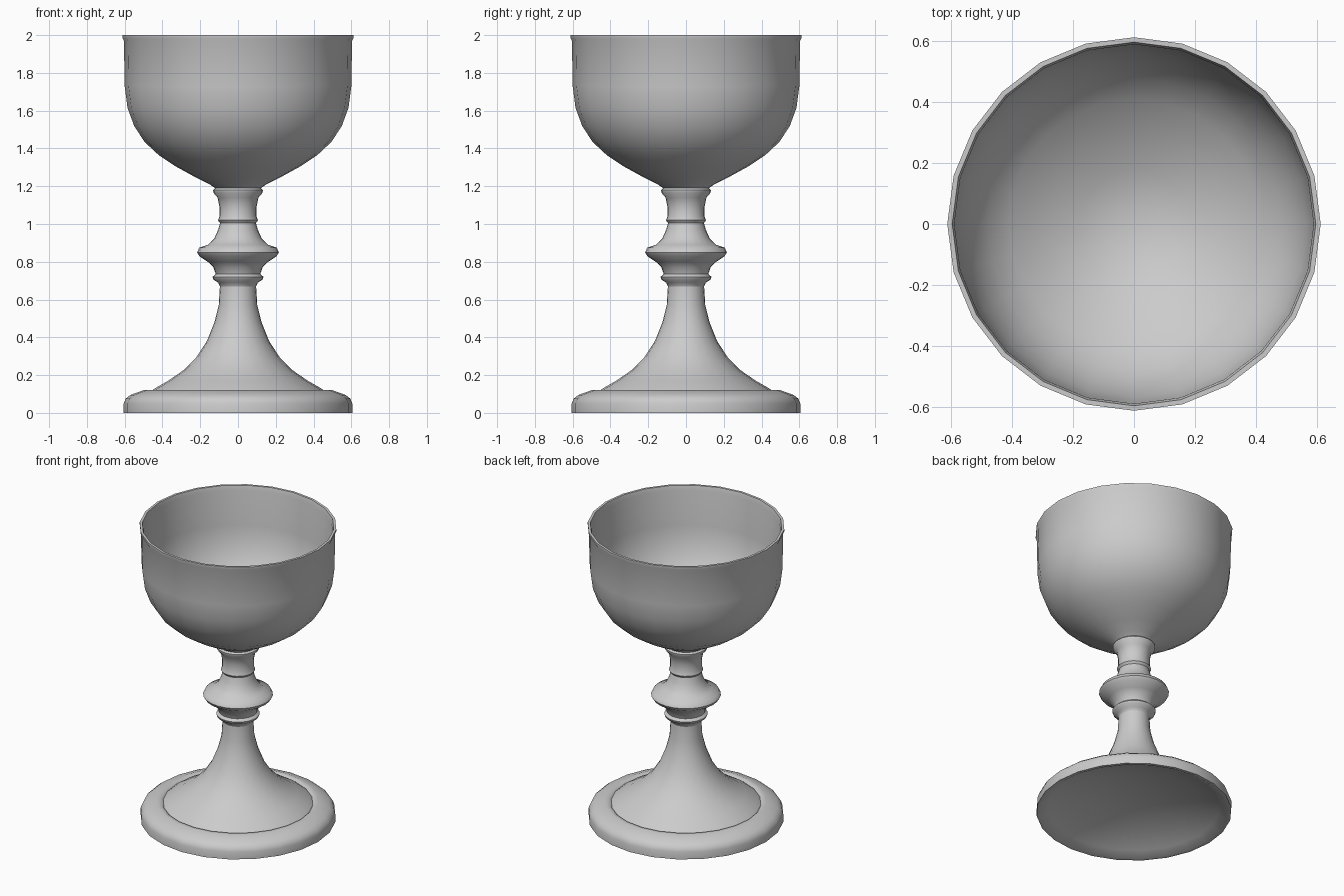
import bpy, bmesh, math

cube = bpy.data.objects.get("Cube")
if cube:
    bpy.data.objects.remove(cube, do_unlink=True)

SIDES = 24

# Plain grey metal
grey = bpy.data.materials.new("grey_metal")
grey.use_nodes = True
grey.diffuse_color = (0.6, 0.6, 0.6, 1)
grey.node_tree.nodes["Principled BSDF"].inputs["Base Color"].default_value = (0.6, 0.6, 0.6, 1)


def lathe(name, profile):
    """Spin a (radius, height) profile about z into a smooth-shaded part."""
    bm = bmesh.new()
    verts = [bm.verts.new((r, 0, z)) for r, z in profile]
    edges = [bm.edges.new(pair) for pair in zip(verts, verts[1:])]
    bmesh.ops.spin(bm, geom=verts + edges, cent=(0, 0, 0), axis=(0, 0, 1),
                   angle=math.tau, steps=SIDES, use_duplicate=False)
    bmesh.ops.remove_doubles(bm, verts=bm.verts, dist=0.0005)
    bmesh.ops.recalc_face_normals(bm, faces=bm.faces)
    mesh = bpy.data.meshes.new(name)
    bm.to_mesh(mesh)
    bm.free()
    mesh.materials.append(grey)
    obj = bpy.data.objects.new(name, mesh)
    bpy.context.collection.objects.link(obj)
    bpy.ops.object.select_all(action='DESELECT')
    obj.select_set(True)
    bpy.context.view_layer.objects.active = obj
    bpy.ops.object.shade_smooth_by_angle(angle=math.radians(50))


# Underside hollow, rolled foot rim and flared foot
foot = [(0, .14), (.2, .125), (.4, .08), (.53, .03), (.585, 0), (.605, 0),
        (.605, .05), (.595, .075), (.57, .095), (.5, .12), (.475, .12),
        (.465, .11), (.44, .13), (.37, .17), (.29, .225), (.22, .295),
        (.165, .38), (.125, .48), (.102, .57), (.096, .67)]

# Stem with small rings and a wide central knop
stem = [(.096, .67), (.105, .69), (.13, .705), (.135, .72), (.118, .735),
        (.13, .77), (.16, .8), (.205, .83), (.217, .85), (.205, .875),
        (.16, .89), (.125, .925), (.105, .97), (.095, 1.005), (.106, 1.02),
        (.098, 1.04), (.098, 1.09), (.108, 1.14), (.13, 1.165), (.132, 1.18),
        (.122, 1.19)]

# Bowl: outer wall up to the lip, then down the inner wall
bowl = [(.122, 1.19), (.15, 1.21), (.23, 1.25), (.33, 1.305), (.42, 1.365),
        (.495, 1.435), (.55, 1.52), (.585, 1.615), (.6, 1.73), (.604, 1.97),
        (.611, 1.985), (.611, 2), (.595, 2), (.588, 1.97), (.584, 1.73),
        (.565, 1.62), (.53, 1.53), (.48, 1.45), (.41, 1.385), (.31, 1.32),
        (.18, 1.25), (0, 1.205)]

lathe("foot", foot)
lathe("stem", stem)
lathe("bowl", bowl)
